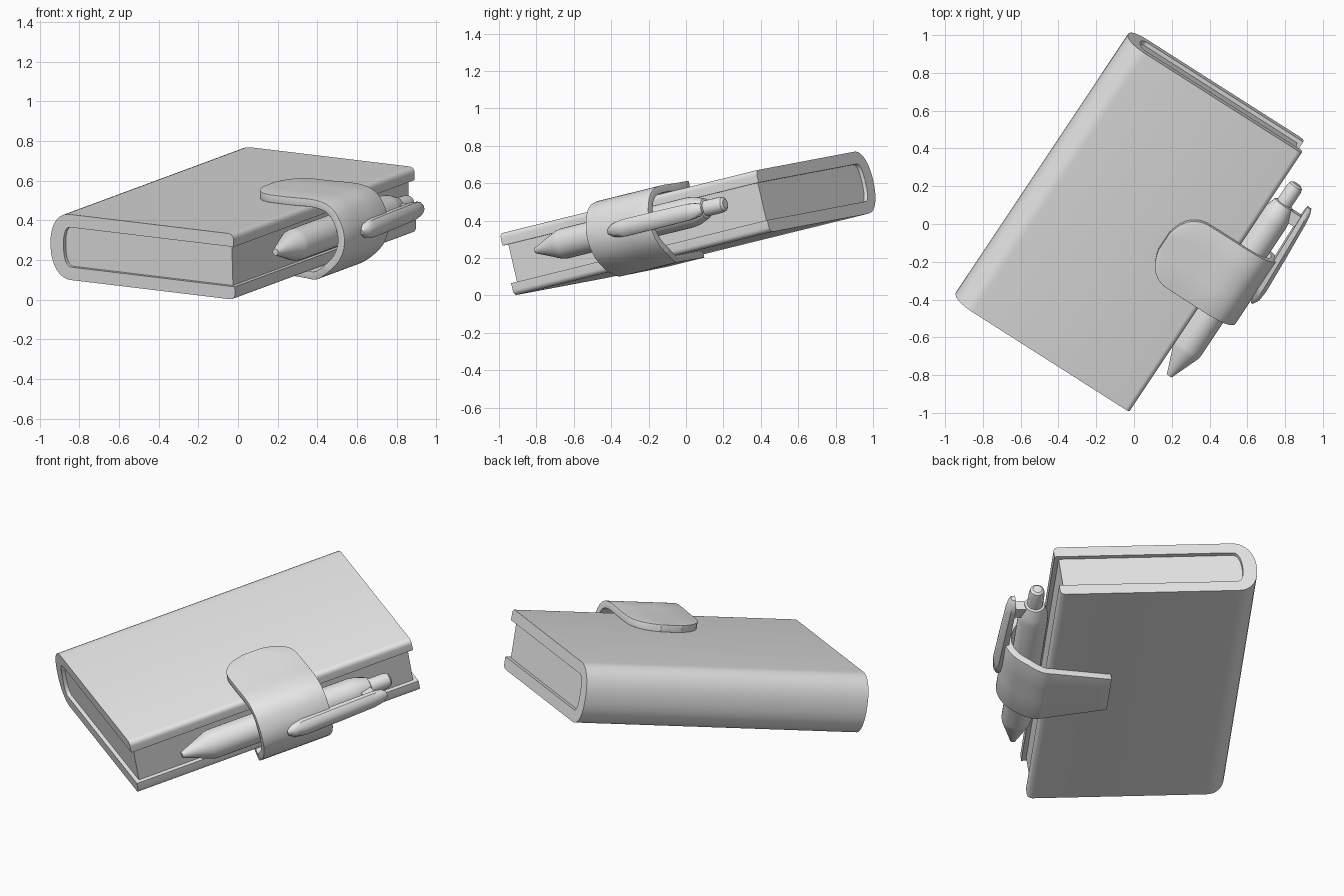
import bpy, bmesh, math
from mathutils import Vector, Matrix

cube = bpy.data.objects.get("Cube")
if cube:
    bpy.data.objects.remove(cube, do_unlink=True)

# Single plain grey
grey = bpy.data.materials.new("plain grey")
grey.use_nodes = True
GREY = (0.8, 0.8, 0.8, 1)
grey.diffuse_color = GREY
grey.node_tree.nodes["Principled BSDF"].inputs["Base Color"].default_value = GREY

# Tilted frame of the notebook: local x = spine to fore edge, y = length, z = thickness
length_dir = Vector((0.543, 0.815, 0.201)).normalized()
width_dir = Vector((0.839, -0.534, -0.101))
width_dir = (width_dir - length_dir * width_dir.dot(length_dir)).normalized()
normal_dir = width_dir.cross(length_dir)
FRAME = Matrix((width_dir, length_dir, normal_dir)).transposed().to_4x4()
FRAME.translation = (-0.015, -0.92, 0)

LENGTH, THICK = 1.68, 0.34
MID = THICK / 2


def finish(name, bm, angle=35):
    """Turn a bmesh into a shaded object placed in the tilted frame."""
    bmesh.ops.recalc_face_normals(bm, faces=bm.faces)
    mesh = bpy.data.meshes.new(name)
    bm.to_mesh(mesh)
    bm.free()
    mesh.materials.append(grey)
    obj = bpy.data.objects.new(name, mesh)
    bpy.context.collection.objects.link(obj)
    obj.matrix_world = FRAME
    bpy.ops.object.select_all(action='DESELECT')
    obj.select_set(True)
    bpy.context.view_layer.objects.active = obj
    bpy.ops.object.shade_smooth_by_angle(angle=math.radians(angle))
    return obj


def extrude(name, points, start, end):
    """Extrude an x-z outline along the length."""
    bm = bmesh.new()
    face = bm.faces.new([bm.verts.new((x, start, z)) for x, z in points])
    moved = bmesh.ops.extrude_face_region(bm, geom=[face])["geom"]
    verts = [g for g in moved if isinstance(g, bmesh.types.BMVert)]
    bmesh.ops.translate(bm, verts=verts, vec=(0, end - start, 0))
    return finish(name, bm)


def spine_curve(centre, depth, half, power, steps=20):
    """Rounded spine from the top side to the bottom side."""
    out = []
    for i in range(steps + 1):
        a = math.pi / 2 - math.pi * i / steps
        c, s = abs(math.cos(a)), math.sin(a)
        out.append((centre - depth * c ** (2 / power),
                    MID + math.copysign(half * abs(s) ** (2 / power), s)))
    return out


def lip(z_in, z_out, r=0.028):
    """Fore edge of a cover board, rounded on its outer corner."""
    d = math.copysign(r, z_in - z_out)
    arc = [(-r + r * math.sin(a), z_out + d * (1 - math.cos(a)))
           for a in [math.pi / 2 * i / 5 for i in range(6)]]
    return [(0, z_in)] + arc[::-1]


# Cover: one wrapped board with a rounded spine
BOARD = 0.067
inner = spine_curve(-0.98, 0.045, MID - BOARD, 2.4)
outer = spine_curve(-0.983, 0.12, MID, 2.2)
extrude("cover", lip(THICK - BOARD, THICK) + outer
        + lip(BOARD, 0)[::-1] + inner[::-1], 0, LENGTH)

# Page block, slightly recessed
extrude("pages", [(-0.025, THICK - BOARD)] + inner + [(-0.025, BOARD)],
        0.022, LENGTH - 0.022)


def smooth_path(points, steps=6):
    """Catmull-Rom path through the given points."""
    pts = [Vector(p) for p in points]
    pts = [2 * pts[0] - pts[1]] + pts + [2 * pts[-1] - pts[-2]]
    out = []
    for a, b, c, d in zip(pts, pts[1:], pts[2:], pts[3:]):
        for i in range(steps):
            t = i / steps
            out.append(0.5 * (2 * b + (c - a) * t + (2 * a - 5 * b + 4 * c - d) * t * t
                              + (3 * b - a - 3 * c + d) * t ** 3))
    return out + [pts[-2]]


# Strap: rounded tongue on top, loop around the pen, tapered tail underneath
TIP, STRAP_Y, HALF, STRAP_T = -0.355, 0.885, 0.205, 0.04
tongue = [(TIP + 0.17 * (1 - math.cos(math.pi / 2 * i / 9)), THICK + STRAP_T) for i in range(9)]
loop = smooth_path([(-0.12, 0.38), (0.06, 0.38), (0.155, 0.345), (0.21, 0.26),
                    (0.222, 0.17), (0.19, 0.085), (0.12, 0.015), (0.04, -0.033),
                    (-0.05, -0.037), (-0.35, -0.037)])
path = [Vector(p) for p in tongue] + loop
bm = bmesh.new()
rows = []
for i, (x, z) in enumerate(path):
    half = HALF
    if z > MID and x < TIP + 0.17:
        t = (x - TIP) / 0.17
        half *= max(0.3, (1 - (1 - t) ** 2.4) ** (1 / 2.4))
    elif z < 0.05 and x < 0.12:
        half -= 0.08 * (0.12 - x) / 0.47
    rows.append([bm.verts.new((x, STRAP_Y + s * half, z)) for s in (-1, -0.3, 0.3, 1)])
for r, q in zip(rows, rows[1:]):
    for k in range(3):
        bm.faces.new((r[k], r[k + 1], q[k + 1], q[k]))
strap = finish("strap", bm, 40)
# the sheet is the outer surface, so thicken towards the book
outward = strap.data.polygons[0].normal.z > 0
solid = strap.modifiers.new("thickness", 'SOLIDIFY')
solid.thickness = STRAP_T
solid.offset = -1 if outward else 1
bevel = strap.modifiers.new("soft edges", 'BEVEL')
bevel.width = 0.012
bevel.segments = 3
bevel.limit_method = 'ANGLE'
bevel.angle_limit = math.radians(50)

# Pen: turned profile of (radius, position along the length)
PEN_X, PEN_Z, SIDES = 0.083, 0.203, 32


def turned(name, profile):
    bm = bmesh.new()
    rings = []
    for r, y in profile:
        angles = [math.tau * k / SIDES for k in range(SIDES)]
        rings.append([bm.verts.new((PEN_X + r * math.cos(a), y, PEN_Z + r * math.sin(a)))
                      for a in angles])
    for p, q in zip(rings, rings[1:]):
        for k in range(SIDES):
            n = (k + 1) % SIDES
            bm.faces.new((p[k], p[n], q[n], q[k]))
    bm.faces.new(rings[0])
    bm.faces.new(rings[-1])
    return finish(name, bm, 25)


turned("pen_body", [(0.017, 0.255), (0.022, 0.27), (0.078, 0.415), (0.082, 0.44),
                    (0.082, 1.27), (0.076, 1.31), (0.055, 1.37), (0.04, 1.375)])
turned("pen_button", [(0.043, 1.36), (0.043, 1.465), (0.038, 1.487), (0.025, 1.497)])

# Pen clip: leaf-shaped bar outside the strap, joined to the pen near its end
bm = bmesh.new()
sections = [(0.825, 0.012, 0.228, 0.24), (0.86, 0.034, 0.215, 0.257), (0.92, 0.046, 0.208, 0.262),
            (1.15, 0.046, 0.2, 0.25), (1.34, 0.044, 0.194, 0.238), (1.4, 0.036, 0.194, 0.23),
            (1.425, 0.018, 0.197, 0.22)]
rings = []
for y, half, x0, x1 in sections:
    xm = x0 + 0.6 * (x1 - x0)
    shape = [(x0, -half), (xm, -half), (x1, -half * 0.5), (x1, half * 0.5), (xm, half), (x0, half)]
    rings.append([bm.verts.new((x, y, PEN_Z + z)) for x, z in shape])
for p, q in zip(rings, rings[1:]):
    for k in range(6):
        n = (k + 1) % 6
        bm.faces.new((p[k], p[n], q[n], q[k]))
bm.faces.new(rings[0])
bm.faces.new(rings[-1])
finish("pen_clip", bm, 45)

extrude("clip_bridge", [(x, PEN_Z + z) for x, z in
                        ((0.12, -0.03), (0.21, -0.03), (0.21, 0.03), (0.12, 0.03))], 1.3, 1.365)
